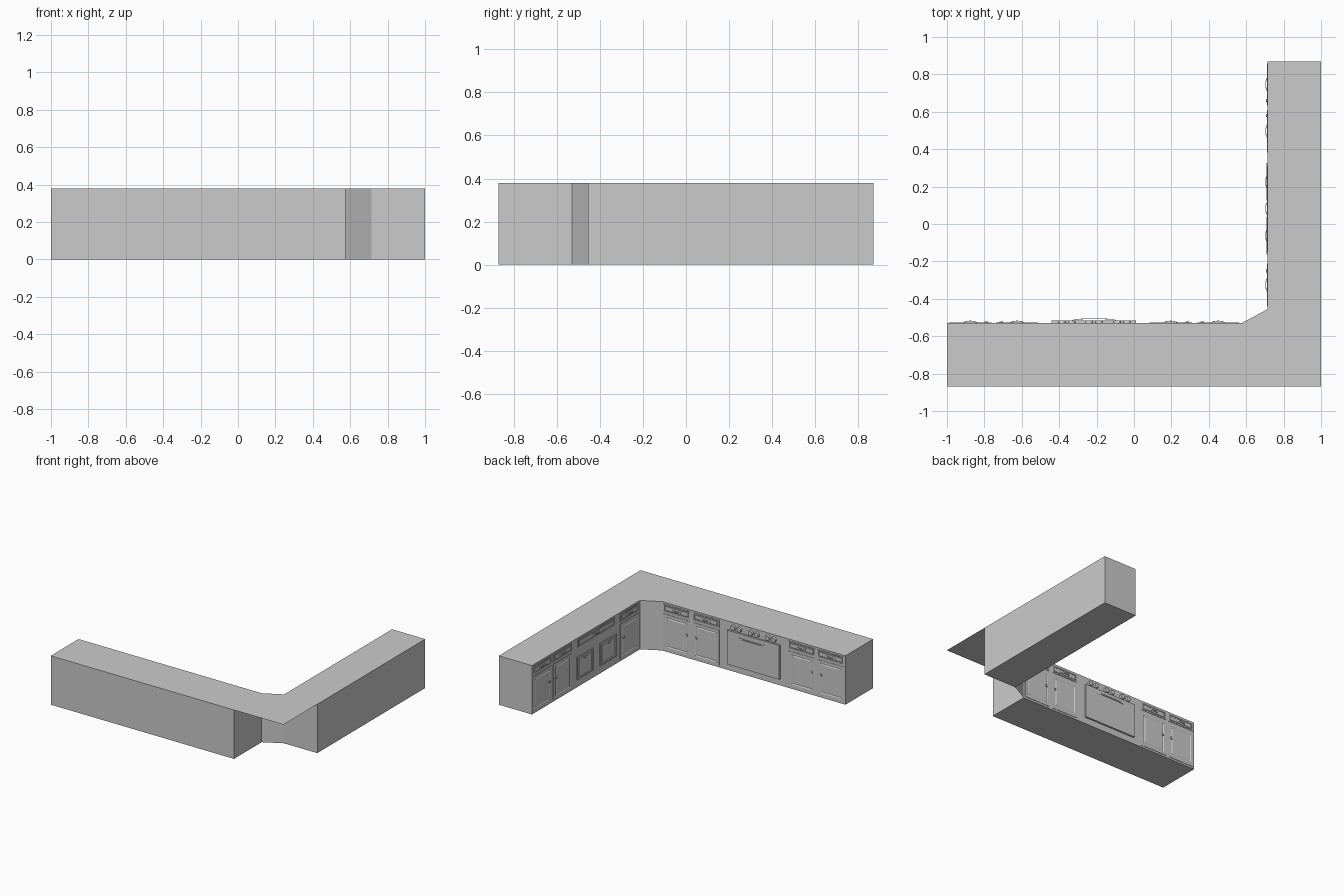
import bpy, bmesh, math
from mathutils import Matrix

if "Cube" in bpy.data.objects:
    bpy.data.objects.remove(bpy.data.objects["Cube"])

H = 0.38
# local frames of the two cabinet runs: u along the run, +y out of the front, z up
RUN_A = Matrix.Translation((0, -0.53, 0))
RUN_B = Matrix.Translation((0.715, 0, 0)) @ Matrix.Rotation(math.pi / 2, 4, 'Z')


def finish(name, bm, frame=Matrix(), smooth=False):
    me = bpy.data.meshes.new(name)
    bm.to_mesh(me)
    bm.free()
    me.transform(frame)
    ob = bpy.data.objects.new(name, me)
    bpy.context.collection.objects.link(ob)
    if smooth:
        bpy.ops.object.select_all(action='DESELECT')
        ob.select_set(True)
        bpy.context.view_layer.objects.active = ob
        bpy.ops.object.shade_smooth_by_angle(angle=math.radians(35))
    return ob


def carcass(name, x0, x1, y0, y1):
    """Box without a top; the worktop closes it."""
    bm = bmesh.new()
    pts = [(x0, y0), (x1, y0), (x1, y1), (x0, y1)]
    lo = [bm.verts.new((x, y, 0)) for x, y in pts]
    hi = [bm.verts.new((x, y, H)) for x, y in pts]
    bm.faces.new(lo[::-1])
    for i in range(4):
        j = (i + 1) % 4
        bm.faces.new((lo[i], lo[j], hi[j], hi[i]))
    finish(name, bm)


def panel(name, frame, u0, u1, z0, z1, depth=0.003, rim=0.02, groove=0.005):
    """Slab with a grooved, raised centre field."""
    bm = bmesh.new()
    v = [bm.verts.new((u, 0, z)) for u, z in ((u1, z0), (u0, z0), (u0, z1), (u1, z1))]
    f = bm.faces.new(v)
    bm.normal_update()
    steps = [(0, depth)]
    if rim:
        steps += [(rim, 0), (groove, -depth * 0.8), (groove, 0), (groove, depth * 0.8)]
    for t, d in steps:
        if t == 0:
            r = bmesh.ops.extrude_discrete_faces(bm, faces=[f])
            f = r['faces'][0]
            bmesh.ops.translate(bm, verts=f.verts[:], vec=(0, d, 0))
        else:
            bmesh.ops.inset_region(bm, faces=[f], thickness=t, use_even_offset=True)
            bmesh.ops.translate(bm, verts=f.verts[:], vec=(0, d, 0))
        bm.normal_update()
    finish(name, bm, frame)


def handle(name, frame, u, z, w=0.0375, out=0.013, base=0.0, n=12, t=0.004, h=0.005):
    """Bowed bar handle with a rectangular section."""
    bm = bmesh.new()
    rings = []
    for i in range(n + 1):
        a = math.pi * i / n
        c, s = math.cos(a), math.sin(a)
        rings.append([bm.verts.new((u + (w - k) * c, base + (out - k) * s, z + e))
                      for k, e in ((0, -h), (0, h), (t, h), (t, -h))])
    for a, b in zip(rings, rings[1:]):
        for i in range(4):
            j = (i + 1) % 4
            bm.faces.new((a[i], a[j], b[j], b[i]))
    bm.faces.new(rings[0])
    bm.faces.new(rings[-1])
    bmesh.ops.recalc_face_normals(bm, faces=bm.faces[:])
    finish(name, bm, frame, True)


def knob(name, frame, u, z, r, depth, seg=16):
    bm = bmesh.new()
    bmesh.ops.create_cone(bm, cap_ends=True, segments=seg, radius1=r, radius2=r * 0.85, depth=depth)
    m = Matrix.Translation((u, depth / 2, z)) @ Matrix.Rotation(-math.pi / 2, 4, 'X')
    bmesh.ops.transform(bm, matrix=m, verts=bm.verts[:])
    finish(name, bm, frame, True)


def cupboard(label, frame, u, knob_u, half=0.113):
    """Drawer above a door."""
    panel(label + "_drawer", frame, u - half, u + half, 0.305, 0.368, rim=0.008, groove=0.003)
    handle(label + "_drawer_handle", frame, u, 0.335)
    panel(label + "_door", frame, u - half, u + half, 0.015, 0.29)
    knob(label + "_door_knob", frame, knob_u, 0.175, 0.010, 0.009, 12)


# cabinet bodies
carcass("long_cabinet_body", -1, 0.575, -0.87, -0.53)
carcass("side_cabinet_body", 0.715, 1, -0.455, 0.87)

# thin L-shaped worktop
bm = bmesh.new()
bm.faces.new([bm.verts.new((x, y, H)) for x, y in
              ((-1, -0.87), (1, -0.87), (1, 0.87), (0.715, 0.87),
               (0.715, -0.455), (0.575, -0.53), (-1, -0.53))])
finish("worktop", bm)

# diagonal corner panel
bm = bmesh.new()
bm.faces.new([bm.verts.new(p) for p in
              ((0.715, -0.455, 0), (0.575, -0.53, 0), (0.575, -0.53, H), (0.715, -0.455, H))])
finish("corner_panel", bm)

# double cupboards and the single corner cupboard
for label, frame, u, ku in (
        ("left_outer", RUN_A, -0.875, -0.79), ("left_inner", RUN_A, -0.625, -0.71),
        ("right_outer", RUN_A, 0.197, 0.285), ("right_inner", RUN_A, 0.449, 0.365),
        ("side_outer", RUN_B, 0.746, 0.66), ("side_inner", RUN_B, 0.496, 0.58),
        ("side_corner", RUN_B, -0.325, -0.25)):
    cupboard(label, frame, u, ku)

# oven
panel("oven_door", RUN_A, -0.44, 0.01, 0.05, 0.315, depth=0.014, rim=0)
handle("oven_handle", RUN_A, -0.213, 0.28, w=0.12, out=0.013, base=0.013, n=20)
for i, u in enumerate((-0.385, -0.333, -0.24, -0.188, -0.09, -0.038)):
    knob(f"oven_knob_{i}", RUN_A, u, 0.342, 0.021, 0.013)

# drawer unit
panel("wide_drawer", RUN_B, -0.15, 0.31, 0.305, 0.368, rim=0.008, groove=0.003)
handle("wide_drawer_handle", RUN_B, 0.082, 0.338)
for label, u in (("deep_drawer_outer", 0.225), ("deep_drawer_inner", -0.062)):
    panel(label, RUN_B, u - 0.1, u + 0.1, 0.06, 0.235, depth=0.006, rim=0.01, groove=0.004)
    handle(label + "_handle", RUN_B, u, 0.205)
